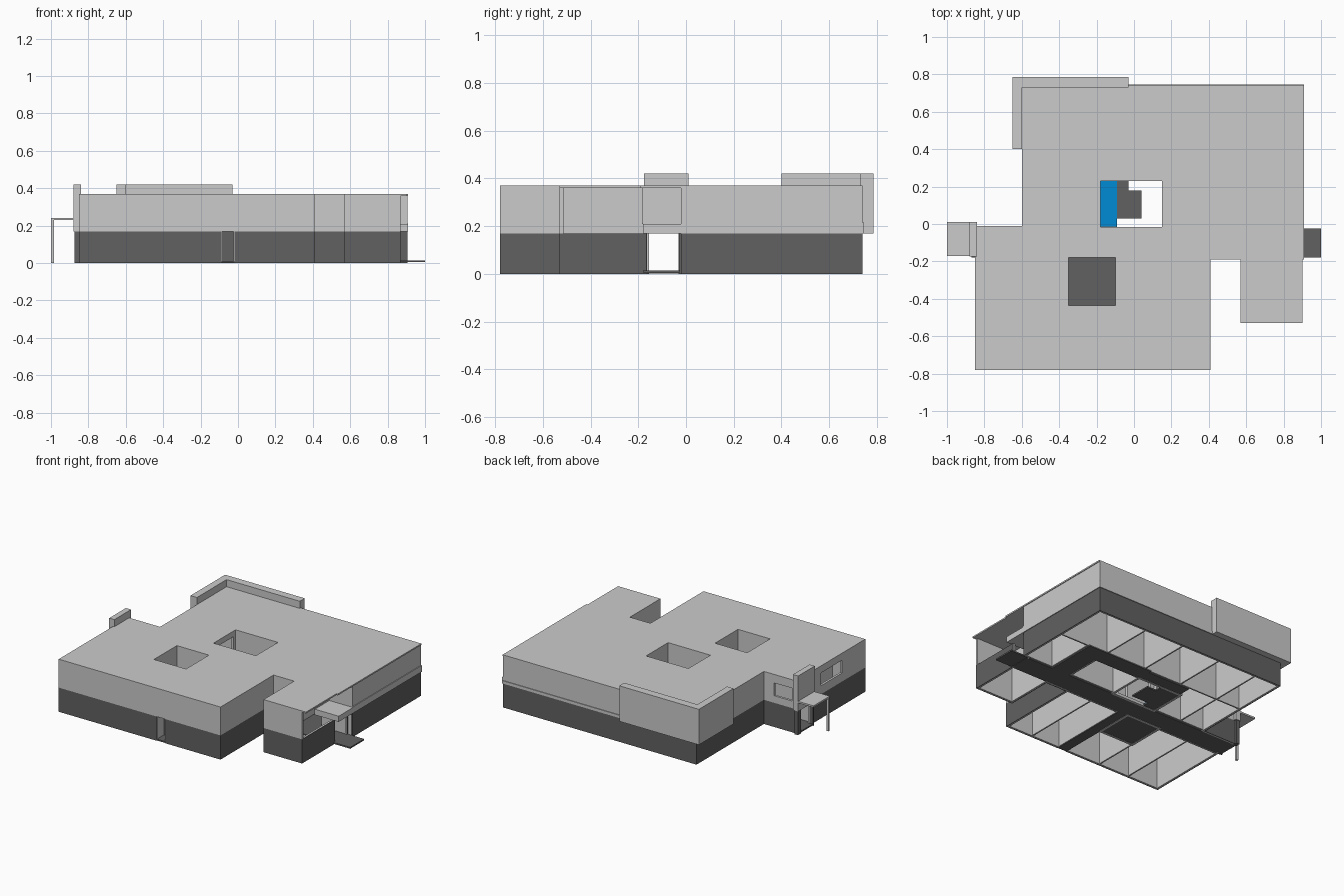
import bpy, bmesh
from mathutils import Matrix, Vector

if "Cube" in bpy.data.objects:
    bpy.data.objects.remove(bpy.data.objects["Cube"])


def material(name, col):
    m = bpy.data.materials.new(name)
    m.diffuse_color = (*col, 1)
    m.use_nodes = True
    m.node_tree.nodes["Principled BSDF"].inputs["Base Color"].default_value = m.diffuse_color
    return m


DARK = material("dark_grey", (0.12, 0.12, 0.12))
BLUE = material("pool_blue", (0.0, 0.26, 0.66))
T = 0.016   # wall thickness
MID, TOP = 0.17, 0.37


def finish(name, bm, mat=None):
    bmesh.ops.recalc_face_normals(bm, faces=bm.faces)
    me = bpy.data.meshes.new(name)
    bm.to_mesh(me)
    bm.free()
    ob = bpy.data.objects.new(name, me)
    bpy.context.collection.objects.link(ob)
    if mat:
        me.materials.append(mat)
    return ob


def add_box(bm, x0, x1, y0, y1, z0, z1):
    size = Vector((x1 - x0, y1 - y0, z1 - z0))
    mid = Vector((x0 + x1, y0 + y1, z0 + z1)) / 2
    bmesh.ops.create_cube(bm, size=1, matrix=Matrix.Translation(mid) @ Matrix.Diagonal((*size, 1)))


def box(name, *dims, mat=None):
    bm = bmesh.new()
    add_box(bm, *dims)
    return finish(name, bm, mat)


def wall(name, p, q, z0, z1, mat=None, gap=None, t=T):
    """Axis-aligned wall on centre line p-q; gap = (from, to, bottom, top)."""
    bm = bmesh.new()
    ax = 0 if abs(p[0] - q[0]) > abs(p[1] - q[1]) else 1
    a, b = sorted((p[ax], q[ax]))
    c, h = p[1 - ax], t / 2
    a, b = a - h, b + h
    parts = [(a, b, z0, z1)]
    if gap:
        g0, g1, gz0, gz1 = gap
        parts = [(a, g0, z0, z1), (g1, b, z0, z1), (g0, g1, z0, gz0), (g0, g1, gz1, z1)]
    for u, v, za, zb in parts:
        if v - u > 1e-4 and zb - za > 1e-4:
            if ax == 0:
                add_box(bm, u, v, c - h, c + h, za, zb)
            else:
                add_box(bm, c - h, c + h, u, v, za, zb)
    return finish(name, bm, mat)


def slab(name, rects, holes, z0, z1):
    """Flat slab from a union of rectangles minus rectangular holes."""
    xs = sorted({x for r in rects + holes for x in r[:2]})
    ys = sorted({y for r in rects + holes for y in r[2:]})
    inside = lambda x, y, rs: any(r[0] < x < r[1] and r[2] < y < r[3] for r in rs)
    bm = bmesh.new()
    for x0, x1 in zip(xs, xs[1:]):
        for y0, y1 in zip(ys, ys[1:]):
            cx, cy = (x0 + x1) / 2, (y0 + y1) / 2
            if inside(cx, cy, rects) and not inside(cx, cy, holes):
                bm.faces.new([bm.verts.new((x, y, z0)) for x, y in
                              ((x0, y0), (x1, y0), (x1, y1), (x0, y1))])
    bmesh.ops.remove_doubles(bm, verts=bm.verts, dist=1e-5)
    ext = bmesh.ops.extrude_face_region(bm, geom=bm.faces[:], use_keep_orig=True)
    bmesh.ops.translate(bm, vec=(0, 0, z1 - z0),
                        verts=[v for v in ext["geom"] if isinstance(v, bmesh.types.BMVert)])
    bmesh.ops.dissolve_limit(bm, angle_limit=0.01, verts=bm.verts, edges=bm.edges)
    return finish(name, bm)


# Outer walls: dark cladding below with a light lining, light wall above
outline = [(-.85, -.78), (.41, -.78), (.41, -.19), (.57, -.19), (.57, -.53), (.87, -.53),
           (.87, -.02), (.905, -.02), (.905, .74), (-.60, .74), (-.60, -.01), (-.85, -.01)]
n = len(outline)
pts = [Vector(p) for p in outline]
norm = []
for i in range(n):
    d = (pts[(i + 1) % n] - pts[i]).normalized()
    norm.append(Vector((-d.y, d.x)))


def inset(dist):
    return [pts[i] + (norm[i] + norm[i - 1]) * dist for i in range(n)]


clad, lining, center = inset(.002), inset(.010), inset(T / 2)
low_gap = {0: (-.09, -.02, 0, MID), 5: (-.165, -.03, 0, MID), 11: (-.165, -.03, 0, MID)}
high_gap = {10: (-.82, -.68, .22, .31), 11: (-.52, -.29, .23, .32)}
for i in range(n):
    j = (i + 1) % n
    wall(f"lower_cladding_{i}", clad[i], clad[j], 0, MID, DARK, low_gap.get(i), .004)
    wall(f"lower_lining_{i}", lining[i], lining[j], .001, MID, None, low_gap.get(i), .012)
    if i != 5:   # the right wing is open above its low wall
        wall(f"upper_wall_{i}", center[i], center[j], MID, TOP - .01, None, high_gap.get(i))

# Roof with two courtyard openings
court, patio = (-.18, .15, -.015, .23), (-.35, -.10, -.435, -.18)
slab("roof", [(-.85, .41, -.78, -.01), (-.60, .91, -.19, .74), (.57, .90, -.53, -.19)],
     [court, patio], TOP - .01, TOP)

# Corner parapet at the back left
box("parapet_back", -.65, -.03, .73, .785, MID, .42)
box("parapet_side", -.65, -.60, .40, .73, MID, .42)

# Ledges along the right and back walls
box("ledge_right", .905, .91, -.02, .745, MID, .215)
box("ledge_back", -.03, .91, .74, .745, MID, .19)

# Left entrance: portal panel, legs, canopy and post
box("portal_panel", -.88, -.84, -.175, .01, MID, .42)
for k, (y0, y1) in enumerate(((-.175, -.165), (-.03, .005))):
    box(f"portal_leg_{k}", -.875, -.85, y0, y1, 0, MID, mat=DARK)
box("left_canopy", -1, -.87, -.17, .01, .23, .242)
box("left_canopy_post", -1, -.985, -.17, -.155, 0, .23)

# Right entrance: deep canopy, wall behind it and landing
box("right_canopy", .72, .91, -.18, -.02, MID, .21)
wall("right_canopy_wall", (.72, -.18), (.72, -.02), .21, .36, t=.01)
box("right_landing", .87, 1, -.18, -.025, .005, .015, mat=DARK)

# Floors: long corridor, front hall, side hall, court paving, patio
for name, r in {"corridor_floor": (-.87, .87, -.18, -.025),
                "front_hall_floor": (-.09, -.02, -.78, -.18),
                "side_hall_floor": (.52, .66, -.025, .35),
                "back_hall_floor": (.15, .52, .23, .35),
                "court_step_floor": (-.09, -.03, .03, .23),
                "court_floor": (-.03, .04, .03, .18),
                "court_back_floor": (-.18, .15, .24, .33),
                "pool_base": (-.18, -.09, -.015, .23),
                "patio_floor": patio}.items():
    box(name, *r, .002, .012, mat=DARK)
box("pool", -.178, -.09, -.014, .229, .013, .016, mat=BLUE)
box("front_hall_door", -.09, -.02, -.70, -.69, .005, MID, mat=DARK)

# Courtyard and patio walls
for tag, (x0, x1, y0, y1) in {"court": court, "patio": patio}.items():
    h = T / 2
    x0, x1, y0, y1 = x0 - h, x1 + h, y0 - h, y1 + h
    glazed = tag == "court"
    wall(tag + "_wall_front", (x0, y0), (x1, y0), 0, .36,
         gap=(x0 + .04, x1 - .04, .02, .2) if glazed else None)
    wall(tag + "_wall_back", (x0, y1), (x1, y1), 0, .36)
    wall(tag + "_wall_left", (x0, y0), (x0, y1), 0, .36,
         gap=(y0 + .03, y1 - .03, .02, .33) if glazed else None)
    wall(tag + "_wall_right", (x1, y0), (x1, y1), 0, .36)

# Interior partitions
partitions = [((-.84, -.19), (-.36, -.19)), ((-.09, -.19), (.40, -.19)),
              ((-.59, -.015), (-.20, -.015)), ((.17, -.015), (.51, -.015)),
              ((.67, -.015), (.89, -.015)),
              ((-.09, -.77), (-.09, -.45)), ((-.02, -.77), (-.02, -.19)),
              ((-.36, -.77), (-.36, -.45)), ((-.60, -.77), (-.60, -.19)),
              ((.20, -.77), (.20, -.19)), ((-.40, -.01), (-.40, .73)),
              ((-.59, .34), (.89, .34)), ((-.10, .34), (-.10, .73)),
              ((.20, .34), (.20, .73)), ((.51, -.01), (.51, .73)),
              ((.67, -.01), (.67, .34))]
for i, (p, q) in enumerate(partitions):
    wall(f"partition_{i}", p, q, 0.005, .36, t=.01)
